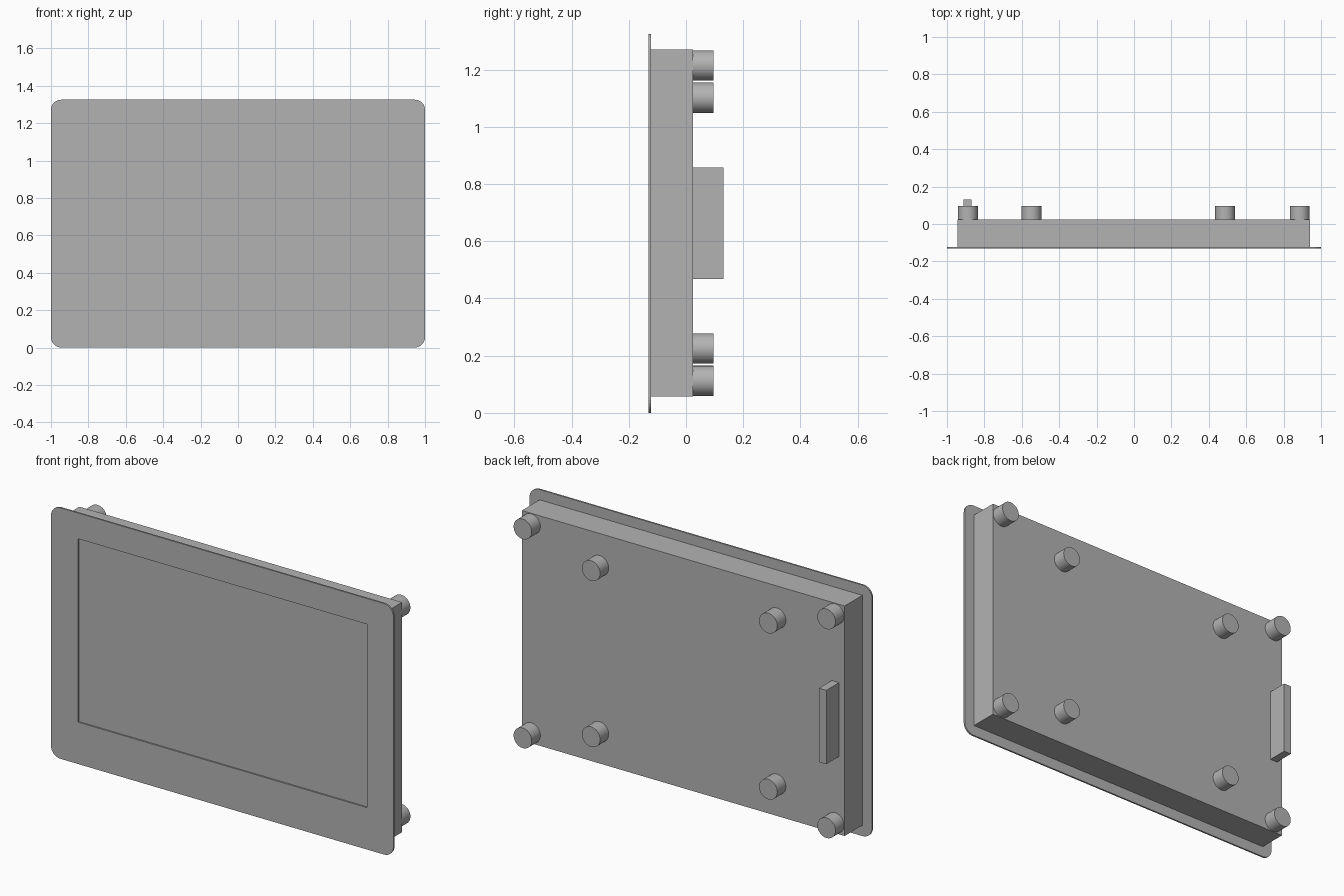
import bpy, bmesh, math
from mathutils import Matrix, Vector

if "Cube" in bpy.data.objects:
    bpy.data.objects.remove(bpy.data.objects["Cube"])

grey = bpy.data.materials.new("mid grey")
grey.diffuse_color = (0.45, 0.45, 0.45, 1)
grey.use_nodes = True
grey.node_tree.nodes["Principled BSDF"].inputs["Base Color"].default_value = grey.diffuse_color

PLATE_FRONT, PLATE_BACK = -0.132, -0.123
BODY_BACK, STUD_BACK, PLUG_BACK = 0.025, 0.097, 0.132
HEIGHT = 1.325


def finish(name, bm):
    bmesh.ops.recalc_face_normals(bm, faces=bm.faces)
    mesh = bpy.data.meshes.new(name)
    bm.to_mesh(mesh)
    bm.free()
    mesh.materials.append(grey)
    obj = bpy.data.objects.new(name, mesh)
    bpy.context.collection.objects.link(obj)
    return obj


def box(name, x0, x1, y0, y1, z0, z1):
    bm = bmesh.new()
    size = Matrix.Diagonal((x1 - x0, y1 - y0, z1 - z0, 1))
    centre = Matrix.Translation(((x0 + x1) / 2, (y0 + y1) / 2, (z0 + z1) / 2))
    bmesh.ops.create_cube(bm, size=1, matrix=centre @ size)
    return finish(name, bm)


def loop(bm, points):
    verts = [bm.verts.new((x, PLATE_FRONT, z)) for x, z in points]
    return [bm.edges.new((v, verts[i - 1])) for i, v in enumerate(verts)]


# Front bezel: rounded plate with a rectangular screen opening
r, steps = 0.055, 8
outline = []
for cx, cz, start in ((1 - r, HEIGHT - r, 0), (r - 1, HEIGHT - r, 90),
                      (r - 1, r, 180), (1 - r, r, 270)):
    for i in range(steps + 1):
        a = math.radians(start + 90 * i / steps)
        outline.append((cx + r * math.cos(a), cz + r * math.sin(a)))
opening = [(-0.842, 0.221), (0.846, 0.221), (0.846, 1.189), (-0.842, 1.189)]

bm = bmesh.new()
edges = loop(bm, outline) + loop(bm, opening)
bmesh.ops.triangle_fill(bm, edges=edges, use_beauty=True)
extruded = bmesh.ops.extrude_face_region(bm, geom=bm.faces[:], use_keep_orig=True)
bmesh.ops.translate(bm, vec=Vector((0, PLATE_BACK - PLATE_FRONT, 0)),
                    verts=[g for g in extruded["geom"] if isinstance(g, bmesh.types.BMVert)])
finish("front_bezel", bm)

# Housing, whose front face is the recessed screen
box("housing", -0.944, 0.941, PLATE_BACK - 0.001, BODY_BACK, 0.057, 1.271)

# Connector bar on the back
box("connector", -0.912, -0.869, BODY_BACK, PLUG_BACK, 0.468, 0.858)

# Round standoffs: outer corners and an inner set
for label, xs, zs in (("outer", (-0.888, 0.886), (0.112, 1.215)),
                      ("inner", (-0.548, 0.487), (0.225, 1.102))):
    for x in xs:
        for z in zs:
            bpy.ops.mesh.primitive_cylinder_add(
                vertices=48, radius=0.053, depth=STUD_BACK - BODY_BACK,
                location=(x, (BODY_BACK + STUD_BACK) / 2, z),
                rotation=(math.pi / 2, 0, 0))
            stud = bpy.context.object
            stud.name = label + "_standoff"
            stud.data.materials.append(grey)
            bpy.ops.object.shade_smooth_by_angle()
